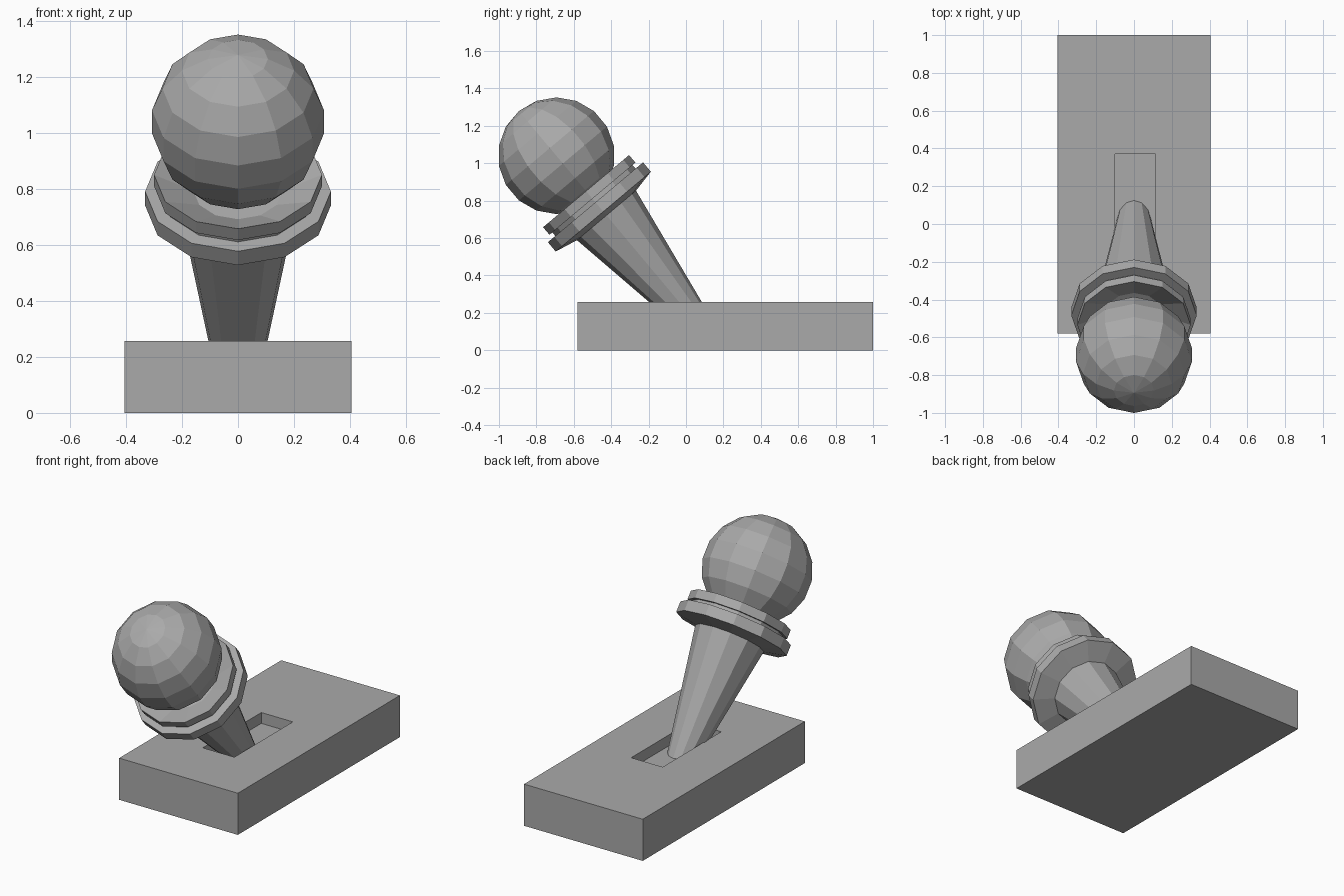
import bpy, bmesh
from math import sin, cos, radians, pi
from mathutils import Matrix

cube = bpy.data.objects.get("Cube")
if cube:
    bpy.data.objects.remove(cube, do_unlink=True)

grey = bpy.data.materials.new("plain_grey")
grey.use_nodes = True
grey.diffuse_color = (0.4, 0.4, 0.4, 1)
bsdf = next(n for n in grey.node_tree.nodes if n.type == "BSDF_PRINCIPLED")
bsdf.inputs["Base Color"].default_value = grey.diffuse_color

SIDES = 12
BALL_RADIUS = 0.312
# Everything on the lever shares one tilted axis through the ball centre
TILT = Matrix.Translation((0, -0.693, 1.04)) @ Matrix.Rotation(radians(40), 4, "X")


def finish(bm, name, matrix=Matrix()):
    bmesh.ops.recalc_face_normals(bm, faces=bm.faces)
    mesh = bpy.data.meshes.new(name)
    bm.to_mesh(mesh)
    bm.free()
    mesh.materials.append(grey)
    obj = bpy.data.objects.new(name, mesh)
    obj.matrix_world = matrix
    bpy.context.collection.objects.link(obj)
    return obj


def lathe(name, profile):
    """Turn a (radius, height) profile into a faceted solid on the lever axis."""
    bm = bmesh.new()
    rings = []
    for r, h in profile:
        angles = [2 * pi * i / SIDES for i in range(SIDES)]
        rings.append([bm.verts.new((r * cos(a), r * sin(a), h)) for a in angles])
    for low, high in zip(rings, rings[1:]):
        for i in range(SIDES):
            j = (i + 1) % SIDES
            bm.faces.new((low[i], low[j], high[j], high[i]))
    bm.faces.new(rings[0])
    bm.faces.new(rings[-1])
    return finish(bm, name, TILT)


# Base block with a recessed slot
bm = bmesh.new()
size = Matrix.Diagonal((0.81, 1.58, 0.257, 1))
bmesh.ops.create_cube(bm, size=1, matrix=Matrix.Translation((0, 0.21, 0.1285)) @ size)
top = max(bm.faces, key=lambda f: f.calc_center_median().z)
bmesh.ops.inset_individual(bm, faces=[top], thickness=0.2)
for v in top.verts:
    v.co.x = 0.115 if v.co.x > 0 else -0.1
    v.co.y = 0.37 if v.co.y > 0.21 else -0.2
slot = bmesh.ops.extrude_face_region(bm, geom=[top])
for v in [g for g in slot["geom"] if isinstance(g, bmesh.types.BMVert)]:
    v.co.z -= 0.067
if top.is_valid:
    bmesh.ops.delete(bm, geom=[top], context="FACES_ONLY")
finish(bm, "base_block")

# Tapered lever shaft, sunk into the slot floor
lathe("lever_shaft", [(0.073, -1.22), (0.207, -0.41)])

# Two-step collar with a groove between the steps and a dished top
lathe("collar", [(0.19, -0.42), (0.332, -0.39), (0.332, -0.325), (0.28, -0.325),
                 (0.28, -0.3), (0.3, -0.3), (0.3, -0.247), (0.16, -0.32)])

# Faceted ball knob with its pole on the lever axis
bm = bmesh.new()
bmesh.ops.create_uvsphere(bm, u_segments=SIDES, v_segments=9, radius=BALL_RADIUS)
finish(bm, "ball_knob", TILT)
